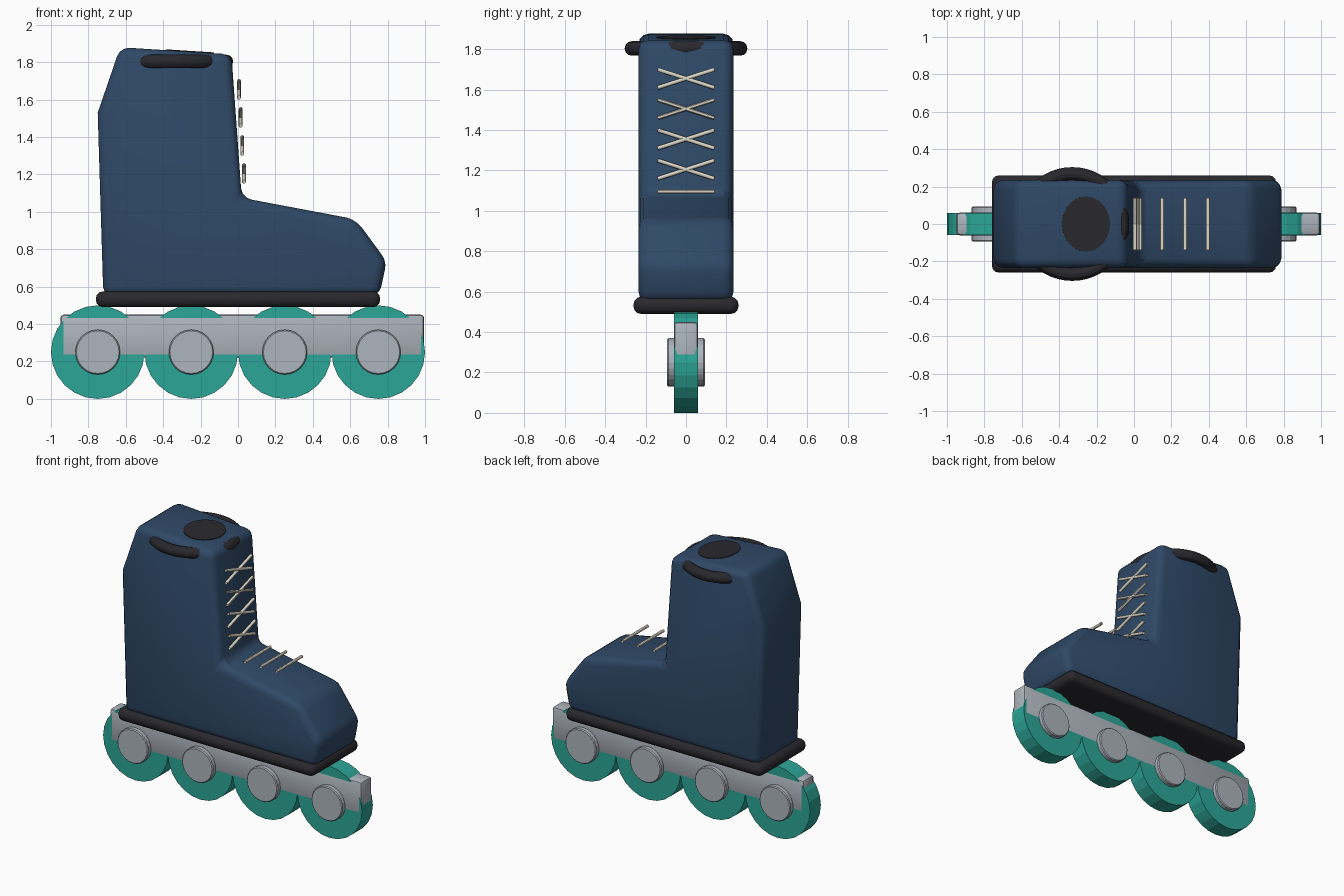
import bpy, bmesh, math
from mathutils import Vector

if "Cube" in bpy.data.objects:
    bpy.data.objects.remove(bpy.data.objects["Cube"])


def material(name, rgb):
    m = bpy.data.materials.new(name)
    m.diffuse_color = (*rgb, 1)
    m.use_nodes = True
    m.node_tree.nodes["Principled BSDF"].inputs["Base Color"].default_value = m.diffuse_color
    return m


NAVY = material("navy", (0.028, 0.066, 0.135))
BLACK = material("soft black", (0.022, 0.021, 0.026))
TEAL = material("teal", (0.025, 0.38, 0.31))
SILVER = material("silver", (0.42, 0.46, 0.51))
CREAM = material("cream", (0.72, 0.68, 0.58))


def finish(ob, name, mat, bevel=0, segments=3, smooth=True):
    ob.name = name
    ob.data.materials.append(mat)
    bpy.ops.object.select_all(action='DESELECT')
    ob.select_set(True)
    bpy.context.view_layer.objects.active = ob
    if bevel:
        b = ob.modifiers.new("bevel", 'BEVEL')
        b.width, b.segments = bevel, segments
        b.limit_method, b.angle_limit = 'ANGLE', math.radians(30)
        bpy.ops.object.modifier_apply(modifier="bevel")
    if smooth:
        bpy.ops.object.shade_smooth_by_angle(angle=math.radians(30))
    return ob


def extrude_profile(name, points, half_width, mat, bevel, segments=3):
    """Side outline in x, z pulled across y."""
    bm = bmesh.new()
    face = bm.faces.new([bm.verts.new((x, -half_width, z)) for x, z in points])
    new = bmesh.ops.extrude_face_region(bm, geom=[face])["geom"]
    bmesh.ops.translate(bm, vec=(0, 2 * half_width, 0),
                        verts=[v for v in new if isinstance(v, bmesh.types.BMVert)])
    bmesh.ops.recalc_face_normals(bm, faces=bm.faces)
    me = bpy.data.meshes.new(name)
    bm.to_mesh(me)
    bm.free()
    ob = bpy.data.objects.new(name, me)
    bpy.context.collection.objects.link(ob)
    return finish(ob, name, mat, bevel, segments)


def box(name, x0, x1, half_width, z0, z1, mat, bevel, segments):
    return extrude_profile(name, [(x0, z0), (x1, z0), (x1, z1), (x0, z1)],
                           half_width, mat, bevel, segments)


def rod(name, a, b, radius, mat):
    """Open-ended thin tube between two points."""
    a, b = Vector(a), Vector(b)
    bpy.ops.mesh.primitive_cylinder_add(
        vertices=12, radius=radius, depth=(b - a).length, location=(a + b) / 2,
        end_fill_type='NOTHING', rotation=(b - a).to_track_quat('Z', 'Y').to_euler())
    return finish(bpy.context.object, name, mat)


# Boot shell
extrude_profile("boot", [(-0.72, 0.55), (-0.75, 1.53), (-0.63, 1.88), (-0.035, 1.842),
                         (0.02, 1.075), (0.63, 0.96), (0.795, 0.735), (0.755, 0.55)],
                0.235, NAVY, 0.05)

# Sole
box("sole", -0.76, 0.76, 0.26, 0.49, 0.575, BLACK, 0.038, 3)

# Cuff ring around the top
bpy.ops.mesh.primitive_torus_add(major_segments=48, minor_segments=12, major_radius=0.268,
                                 minor_radius=0.036, location=(-0.33, 0, 1.804))
finish(bpy.context.object, "cuff_ring", BLACK)

# Foot opening, a thin plate lying on the sloping top
slope = math.atan2(0.038, 0.595)
bpy.ops.mesh.primitive_cylinder_add(vertices=32, radius=1, depth=1, location=(-0.257, 0, 1.8575),
                                    rotation=(0, slope, 0))
opening = bpy.context.object
opening.scale = (0.128, 0.147, 0.006)
finish(opening, "foot_opening", BLACK)

# Crossed laces up the shaft
for i in range(4):
    x, z = 0.005 + 0.009 * i, 1.655 - 0.15 * i
    for s in (-1, 1):
        rod("cross_lace", (x, -0.14, z - 0.045 * s), (x, 0.14, z + 0.045 * s), 0.01, CREAM)

# Straight laces over the instep
for x in (0.15, 0.273, 0.395):
    rod("instep_lace", (x, -0.14, 1.097), (x, 0.14, 1.097), 0.01, CREAM)

# Wheel frame
box("wheel_frame", -0.95, 0.995, 0.0603, 0.22, 0.45, SILVER, 0.018, 2)

# Wheels and hubs
for x in (-0.75, -0.25, 0.25, 0.75):
    for name, n, radius, half, mat, bevel in (("wheel", 24, 0.25, 0.06, TEAL, 0),
                                              ("hub", 24, 0.12, 0.093, SILVER, 0.006)):
        bpy.ops.mesh.primitive_cylinder_add(vertices=n, radius=radius, depth=2 * half,
                                            location=(x, 0, 0.25), rotation=(math.pi / 2, 0, 0))
        finish(bpy.context.object, name, mat, bevel, 1, smooth=False)
